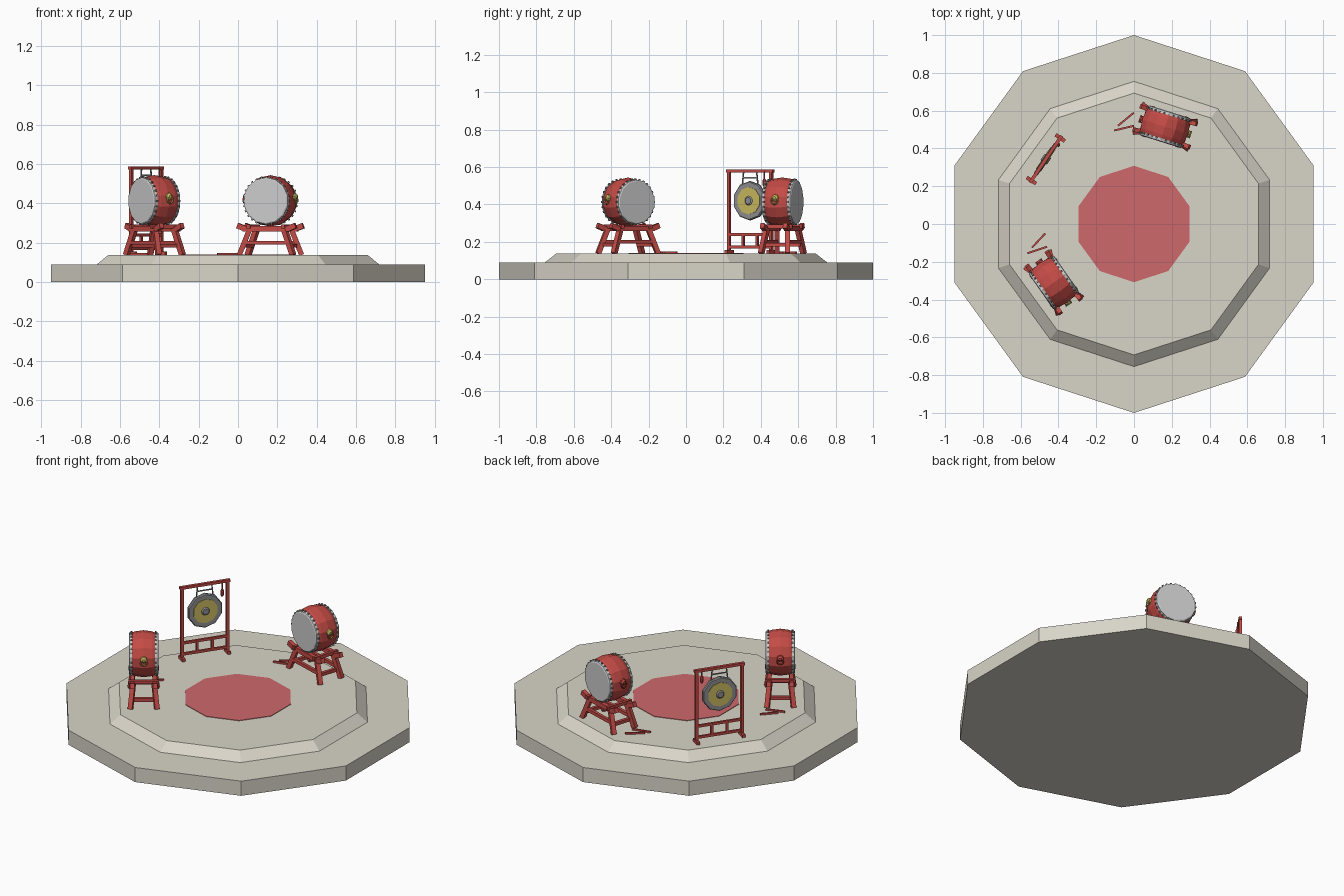
import bpy, bmesh, math
from mathutils import Matrix, Vector

if "Cube" in bpy.data.objects:
    bpy.data.objects.remove(bpy.data.objects["Cube"])

def mat(name, r, g, b):
    m = bpy.data.materials.new(name)
    m.diffuse_color = (r, g, b, 1)
    m.use_nodes = True
    m.node_tree.nodes["Principled BSDF"].inputs["Base Color"].default_value = m.diffuse_color
    return m

STONE = mat("stone", .69, .66, .58)
RED = mat("red_lacquer", .55, .07, .06)
CARPET = mat("carpet", .62, .14, .15)
BRASS = mat("brass", .60, .50, .12)
SKIN = mat("skin", .72, .72, .72)
DARK = mat("dark_metal", .28, .28, .29)

def finish(bm, name, m, M):
    bmesh.ops.recalc_face_normals(bm, faces=bm.faces)
    me = bpy.data.meshes.new(name)
    bm.to_mesh(me)
    bm.free()
    o = bpy.data.objects.new(name, me)
    bpy.context.collection.objects.link(o)
    o.matrix_world = M
    me.materials.append(m)
    return o

def lathe(name, profile, n, m, M=Matrix(), closed=False):
    """Spin (radius, height) points around z, first corner on +y."""
    bm = bmesh.new()
    rings = [[bm.verts.new((r * math.cos(math.pi/2 + 2*math.pi*i/n),
                            r * math.sin(math.pi/2 + 2*math.pi*i/n), z))
              for i in range(n)] for r, z in profile]
    pairs = list(zip(rings, rings[1:]))
    if closed:
        pairs.append((rings[-1], rings[0]))
    for a, b in pairs:
        for i in range(n):
            j = (i + 1) % n
            bm.faces.new((a[i], a[j], b[j], b[i]))
    if not closed:
        bm.faces.new(rings[0])
        bm.faces.new(rings[-1])
    return finish(bm, name, m, M)

def torus(name, R, r, m, M):
    prof = [(R + r*math.cos(k*math.pi/2), r*math.sin(k*math.pi/2)) for k in range(4)]
    return lathe(name, prof, 10, m, M, True)

def bars(name, segs, w, h, m, M=Matrix()):
    """Square bars between pairs of points, in one object."""
    bm = bmesh.new()
    for p, q in segs:
        p, q = Vector(p), Vector(q)
        d = (q - p).normalized()
        side = d.cross(Vector((0, 0, 1)))
        side = side.normalized() if side.length > .01 else Vector((1, 0, 0))
        up = side.cross(d)
        R = Matrix((side, d, up)).transposed().to_4x4()
        S = Matrix.Diagonal((w, (q - p).length, h, 1))
        bmesh.ops.create_cube(bm, size=1, matrix=Matrix.Translation((p + q)/2) @ R @ S)
    return finish(bm, name, m, M)

T = Matrix.Translation
def rot(deg, axis):
    return Matrix.Rotation(math.radians(deg), 4, axis)

F = .138  # stage floor height

# Stage
lathe("stage", [(1, 0), (1, .09), (.755, .09), (.693, F)], 10, STONE)
lathe("carpet", [(.308, F - .003), (.308, F + .003)], 10, CARPET)

def drum(tag, x, y, ang):
    M = T((x, y, 0)) @ rot(ang, 'Z')
    A = M @ T((0, 0, .413)) @ rot(90, 'X')  # drum axis runs front to back
    # Barrel and heads
    lathe(tag + "_drum_barrel", [(.114, -.078), (.125, -.045), (.131, 0), (.125, .045), (.114, .078)], 14, RED, A)
    for s, side in ((1, "front"), (-1, "back")):
        H = A if s > 0 else A @ rot(180, 'X')
        lathe(f"{tag}_{side}_head", [(.121, .064), (.119, .079), (.113, .083)], 14, SKIN, H)
        bm = bmesh.new()
        for i in range(28):
            a = 2 * math.pi * i / 28
            bmesh.ops.create_cube(bm, size=.009, matrix=rot(math.degrees(a), 'Z') @ T((.121, 0, .068)))
        finish(bm, f"{tag}_{side}_tacks", DARK, H)
    # Ring handles on both sides
    for s, side, m in ((1, "right", BRASS), (-1, "left", RED)):
        P = M @ T((s * .127, 0, .435)) @ rot(90 * s, 'Y')
        lathe(f"{tag}_{side}_handle_plate", [(.02, 0), (.018, .008), (.008, .016)], 8, m, P)
        torus(f"{tag}_{side}_handle_ring", .018, .004, m, M @ T((s * .139, 0, .419)) @ rot(90, 'Y'))
    # Stand
    legs, beams, rails = [], [], []
    for sy in (-1, 1):
        beams.append(((-.125, sy*.062, .272), (.125, sy*.062, .272)))
        rails.append(((-.118, sy*.068, .2), (.118, sy*.068, .2)))
        for sx in (-1, 1):
            legs.append(((sx*.09, sy*.058, .275), (sx*.143, sy*.074, F)))
            beams.append(((sx*.118, sy*.062, .273), (sx*.155, sy*.064, .287)))
    for sx in (-1, 1):
        rails.append(((sx*.115, -.066, .185), (sx*.115, .066, .185)))
        rails.append(((sx*.092, -.085, .282), (sx*.092, .085, .282)))
    bars(tag + "_stand_legs", legs, .026, .026, RED, M)
    bars(tag + "_stand_beams", beams, .024, .028, RED, M)
    bars(tag + "_stand_rails", rails, .018, .02, RED, M)

drum("rear", .165, .515, -17.5)
drum("side", -.425, -.31, -55)

# Drumsticks lying on the floor
Z = F + .005
bars("rear_drumsticks", [((0, .59, Z), (-.085, .52, Z)), ((0, .52, Z), (-.105, .495, Z))], .01, .01, RED)
bars("side_drumsticks", [((-.47, -.05, Z), (-.54, -.125, Z)), ((-.46, -.12, Z), (-.565, -.155, Z))], .01, .01, RED)

# Gong frame
G = T((-.467, .343, 0)) @ rot(56, 'Z')
bars("gong_posts", [((s*.136, 0, F), (s*.136, 0, .585)) for s in (-1, 1)], .016, .016, RED, G)
bars("gong_top_beam", [((-.15, 0, .58), (.15, 0, .58))], .018, .016, RED, G)
bars("gong_feet", [((s*.136, -.03, F + .009), (s*.136, .03, F + .009)) for s in (-1, 1)], .02, .018, RED, G)
bars("gong_rails", [((-.136, 0, z), (.136, 0, z)) for z in (.172, .24)]
     + [((s*.045, 0, .172), (s*.045, 0, .24)) for s in (-1, 1)], .013, .015, RED, G)

# Gong disc, hung from two cords
D = G @ T((0, 0, .42)) @ rot(90, 'X')
lathe("gong_rim", [(.1, -.012), (.105, -.006), (.105, .006), (.1, .012)], 10, DARK, D)
lathe("gong_face", [(.074, -.015), (.074, .015)], 10, BRASS, D)
lathe("gong_boss", [(.018, -.021), (.026, -.014), (.026, .014), (.018, .021)], 10, DARK, D)
bars("gong_cords", [((s*.042, 0, .575), (s*.05, 0, .505)) for s in (-1, 1)]
     + [((-.046, 0, .543), (.046, 0, .543))], .006, .006, DARK, G)

# Beater hanging from the beam
bars("gong_beater_handle", [((.1, -.012, .58), (.1, -.012, .53))], .006, .006, RED, G)
lathe("gong_beater_head", [(.006, .0), (.011, .012), (.011, .032), (.006, .042)], 8, RED, G @ T((.1, -.012, .495)))
